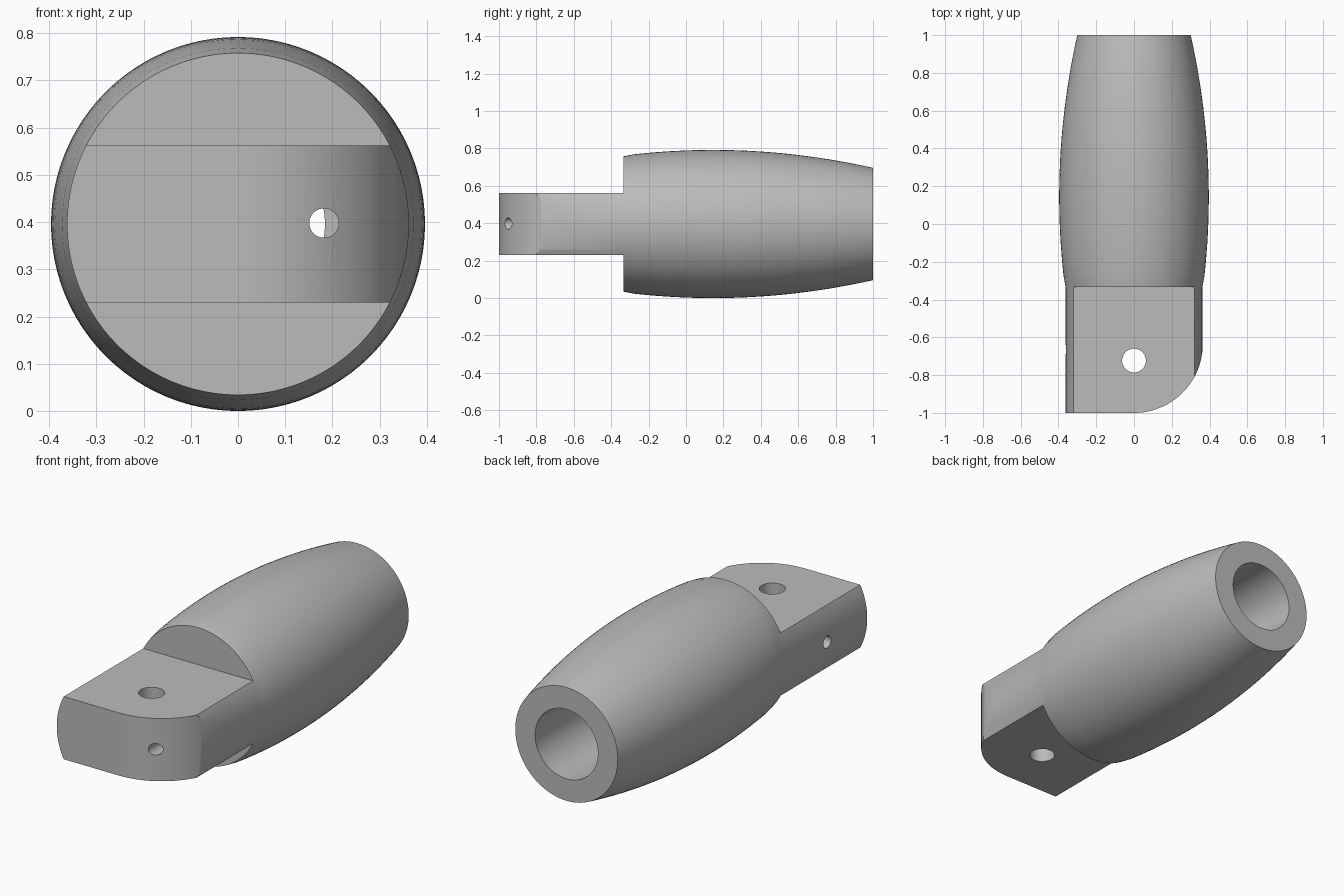
import bpy, bmesh, math
from mathutils import Matrix, Vector

cube = bpy.data.objects.get("Cube")
if cube:
    bpy.data.objects.remove(cube, do_unlink=True)

AXIS_Z = 0.396      # height of the handle's long axis
SHOULDER = -0.333   # where the barrel meets the tongue
TONGUE_R = 0.362

grey = bpy.data.materials.new("plain_grey")
grey.use_nodes = True
grey.diffuse_color = (0.5, 0.5, 0.5, 1)
grey.node_tree.nodes["Principled BSDF"].inputs["Base Color"].default_value = (0.5, 0.5, 0.5, 1)


def make_object(name, bm):
    bmesh.ops.recalc_face_normals(bm, faces=bm.faces)
    mesh = bpy.data.meshes.new(name)
    bm.to_mesh(mesh)
    bm.free()
    mesh.materials.append(grey)
    obj = bpy.data.objects.new(name, mesh)
    bpy.context.collection.objects.link(obj)
    return obj


def lathe(name, profile, sides=96):
    """Revolve (radius, y) points around the long axis."""
    bm = bmesh.new()
    rings = []
    for r, y in profile:
        if r == 0:
            rings.append([bm.verts.new((0, y, AXIS_Z))] * sides)
            continue
        angles = [math.tau * i / sides for i in range(sides)]
        rings.append([bm.verts.new((r * math.cos(a), y, AXIS_Z + r * math.sin(a))) for a in angles])
    for a, b in zip(rings, rings[1:]):
        for i in range(sides):
            j = (i + 1) % sides
            corners = list(dict.fromkeys((a[i], a[j], b[j], b[i])))
            bm.faces.new(corners)
    return make_object(name, bm)


def box(name, low, high):
    low, high = Vector(low), Vector(high)
    bm = bmesh.new()
    bmesh.ops.create_cube(bm, size=1, matrix=Matrix.Translation((low + high) / 2)
                          @ Matrix.Diagonal((*(high - low), 1)))
    return make_object(name, bm)


def rod(name, start, end, radius):
    start, end = Vector(start), Vector(end)
    span = end - start
    bm = bmesh.new()
    turn = span.to_track_quat('Z', 'Y').to_matrix().to_4x4()
    bmesh.ops.create_cone(bm, cap_ends=True, segments=48, radius1=radius, radius2=radius,
                          depth=span.length, matrix=Matrix.Translation((start + end) / 2) @ turn)
    return make_object(name, bm)


def prism(name, outline, z0, z1):
    bm = bmesh.new()
    base = bm.faces.new([bm.verts.new((x, y, z0)) for x, y in outline])
    top = bmesh.ops.extrude_face_region(bm, geom=[base])
    verts = [v for v in top["geom"] if isinstance(v, bmesh.types.BMVert)]
    bmesh.ops.translate(bm, verts=verts, vec=(0, 0, z1 - z0))
    return make_object(name, bm)


# Round tongue stock, bulging barrel and blind bore in one turned profile
profile = [(0, -1), (TONGUE_R, -1), (TONGUE_R, SHOULDER)]
STEPS = 24
for i in range(1, STEPS + 1):
    y = SHOULDER + (1 - SHOULDER) * i / STEPS
    profile.append((0.396 - 0.131 * (y - 0.145) ** 2, y))
profile += [(0.184, 1), (0.184, -0.2), (0, -0.2)]
handle = lathe("handle", profile)

# Cutters: flats above and below the tongue
half = 0.166
cutters = [
    box("top_flat_cutter", (-1, -1.3, AXIS_Z + half), (1, SHOULDER, 1.2)),
    box("bottom_flat_cutter", (-1, -1.3, -0.4), (1, SHOULDER, AXIS_Z - half)),
]

# Rounded front corner on one side
R = 0.364
arc = [(R * math.sin(a), -1 + R - R * math.cos(a))
       for a in [math.pi / 2 * i / 24 for i in range(25)]]
cutters.append(prism("corner_cutter", arc + [(0.8, -1 + R), (0.8, -1.3), (0, -1.3)], -0.2, 1))

# Pivot hole, front hole running into the bore, and side hole
cutters += [
    rod("pivot_cutter", (0, -0.723, -0.2), (0, -0.723, 1), 0.063),
    rod("front_hole_cutter", (0.182, -1.2, AXIS_Z + 0.002), (0.182, -0.15, AXIS_Z + 0.002), 0.031),
    rod("side_hole_cutter", (-0.6, -0.665, AXIS_Z + 0.001), (0, -0.665, AXIS_Z + 0.001), 0.032),
]

bpy.ops.object.select_all(action='DESELECT')
bpy.context.view_layer.objects.active = handle
handle.select_set(True)
for cutter in cutters:
    mod = handle.modifiers.new(cutter.name, 'BOOLEAN')
    mod.operation = 'DIFFERENCE'
    mod.solver = 'EXACT'
    mod.object = cutter
    bpy.ops.object.modifier_apply(modifier=mod.name)
    bpy.data.objects.remove(cutter, do_unlink=True)

bpy.ops.object.shade_smooth_by_angle(angle=math.radians(30))
